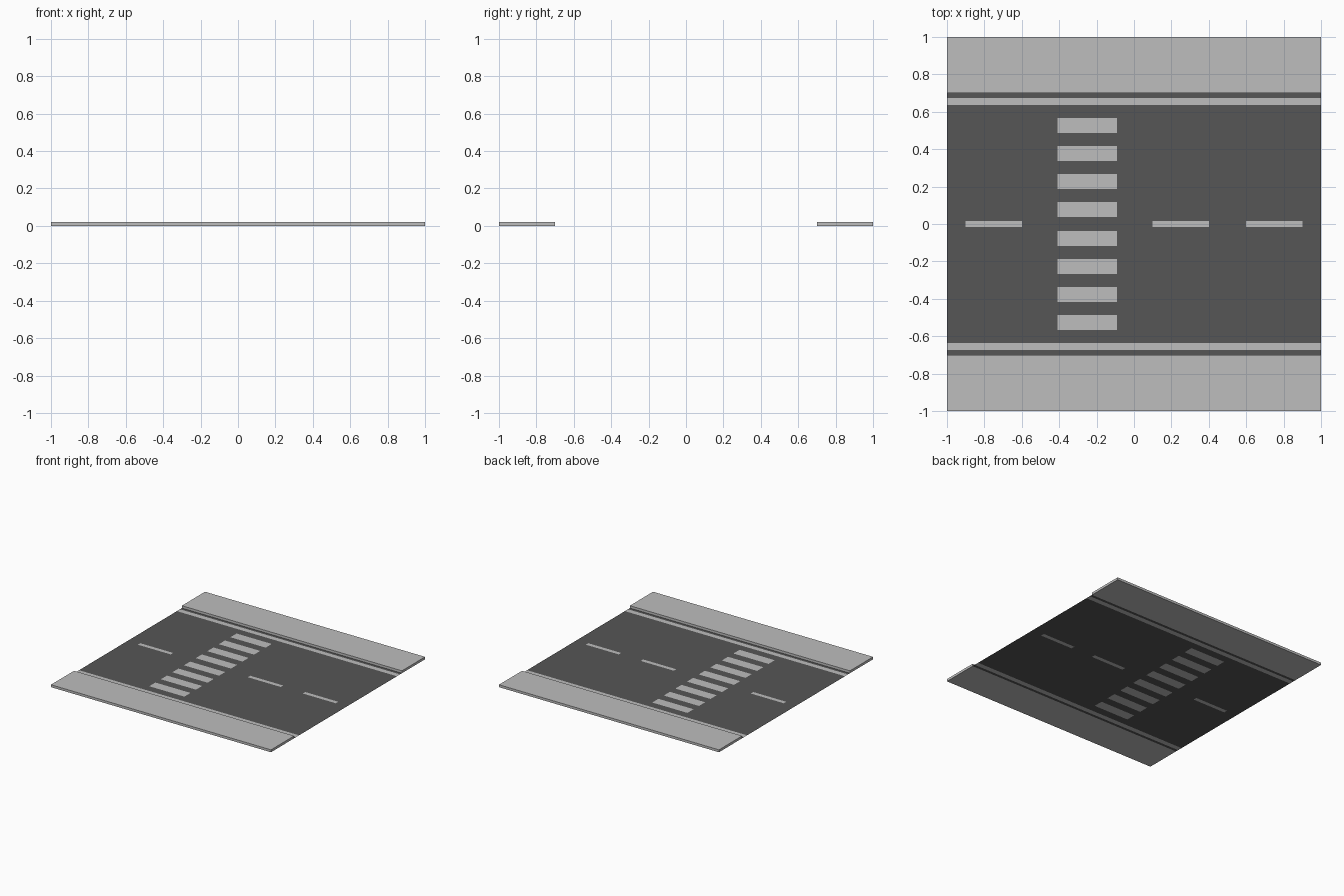
import bpy, bmesh
from mathutils import Vector

if "Cube" in bpy.data.objects:
    bpy.data.objects.remove(bpy.data.objects["Cube"])


def material(name, value):
    m = bpy.data.materials.new(name)
    m.diffuse_color = (value, value, value, 1)
    m.use_nodes = True
    m.node_tree.nodes["Principled BSDF"].inputs["Base Color"].default_value = m.diffuse_color
    return m


asphalt = material("dark_asphalt", 0.093)
pale = material("pale_grey", 0.515)


def add_object(name, bm, mats):
    me = bpy.data.meshes.new(name)
    bm.to_mesh(me)
    bm.free()
    for m in mats:
        me.materials.append(m)
    ob = bpy.data.objects.new(name, me)
    bpy.context.collection.objects.link(ob)
    return ob


# Painted areas as (x0, x1, y0, y1)
marks = []
for s in (-1, 1):
    # edge lines
    marks.append((-1, 1, *sorted((s * 0.635, s * 0.675))))
    # crosswalk bars
    for i in range(4):
        y = s * (0.077 + 0.15 * i)
        marks.append((-0.41, -0.09, y - 0.04, y + 0.04))
# centre dashes
for x in (-0.9, 0.1, 0.6):
    marks.append((x, x + 0.3, -0.016, 0.016))

# Road surface: a flat sheet cut along every marking edge
bm = bmesh.new()
bmesh.ops.create_grid(bm, x_segments=1, y_segments=1, size=1)
for v in bm.verts:
    v.co.y *= 0.7
cuts = [{round(v, 4) for m in marks for v in m[k:k + 2]} for k in (0, 2)]
for axis, values in enumerate(cuts):
    normal = Vector((1, 0, 0)) if axis == 0 else Vector((0, 1, 0))
    for v in sorted(values):
        if abs(v) < 0.99:
            bmesh.ops.bisect_plane(bm, geom=bm.verts[:] + bm.edges[:] + bm.faces[:],
                                   dist=1e-5, plane_co=normal * v, plane_no=normal)
for f in bm.faces:
    c = f.calc_center_median()
    f.material_index = int(any(a < c.x < b and d < c.y < e for a, b, d, e in marks))
add_object("road", bm, [asphalt, pale])

# Raised pavements on both sides
for name, s in (("front_pavement", -1), ("back_pavement", 1)):
    bm = bmesh.new()
    bmesh.ops.create_cube(bm, size=1)
    for v in bm.verts:
        v.co = Vector((v.co.x * 2, v.co.y * 0.3 + s * 0.85, v.co.z * 0.02 + 0.01))
    add_object(name, bm, [pale])
